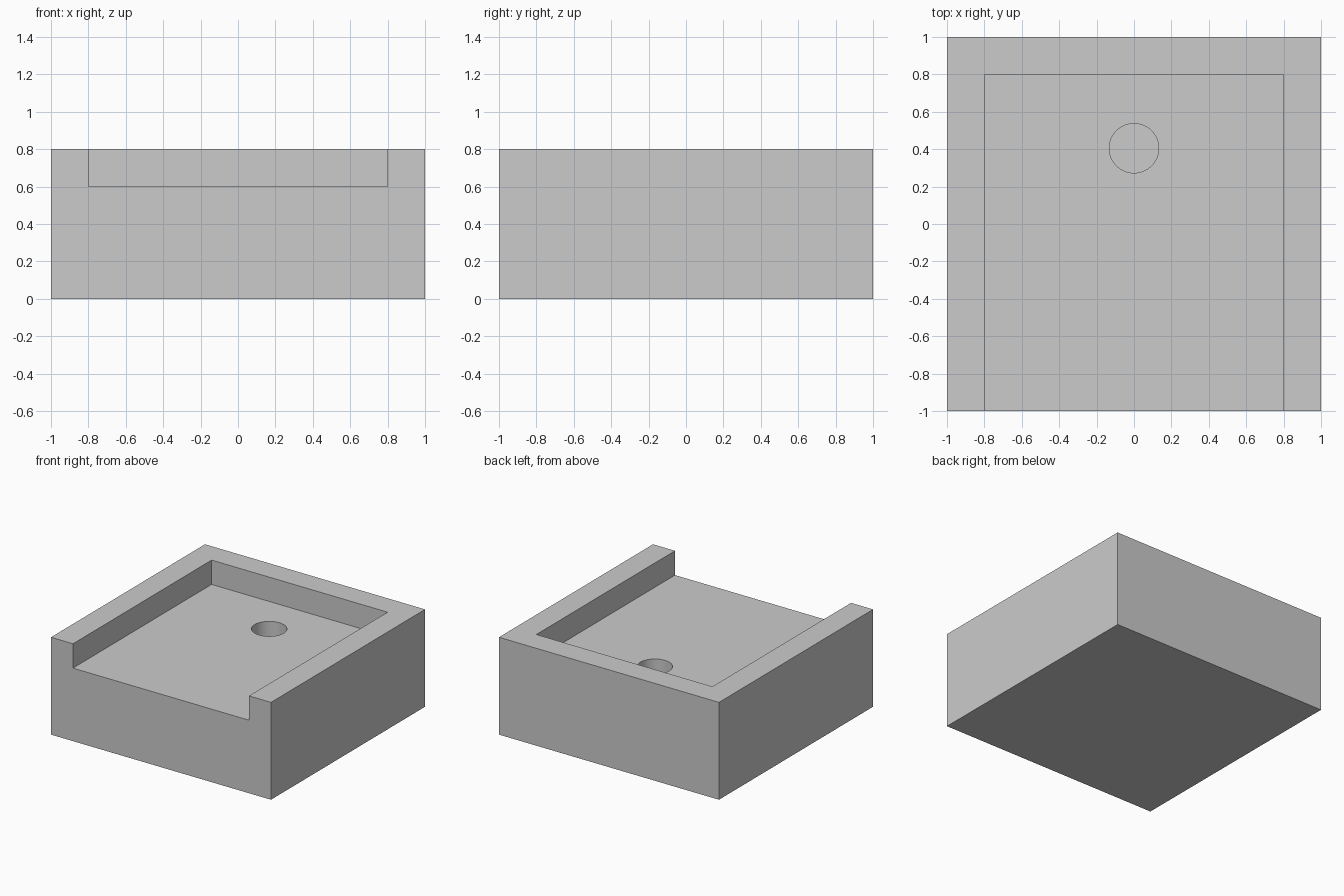
import bpy

if "Cube" in bpy.data.objects:
    bpy.data.objects.remove(bpy.data.objects["Cube"])


def box(name, lo, hi):
    """Axis-aligned box from two opposite corners."""
    centre = [(a + b) / 2 for a, b in zip(lo, hi)]
    bpy.ops.mesh.primitive_cube_add(size=1, location=centre)
    ob = bpy.context.object
    ob.name = name
    ob.scale = [b - a for a, b in zip(lo, hi)]
    bpy.ops.object.transform_apply(location=True, rotation=False, scale=True)
    return ob


def cut(target, cutter):
    """Subtract the cutter, then remove it."""
    cutter.hide_render = True
    mod = target.modifiers.new("cut", 'BOOLEAN')
    mod.operation = 'DIFFERENCE'
    mod.solver = 'EXACT'
    mod.object = cutter
    bpy.context.view_layer.objects.active = target
    bpy.ops.object.modifier_apply(modifier=mod.name)
    bpy.data.objects.remove(cutter, do_unlink=True)


# Solid block
block = box("block", (-1, -1, 0), (1, 1, 0.8))

# Shallow recess, open at the front
cut(block, box("recess_cutter", (-0.8, -1.2, 0.6), (0.8, 0.8, 1.0)))

# Blind round hole in the recess floor
hole_bottom, hole_top = 0.2, 0.7
bpy.ops.mesh.primitive_cylinder_add(
    vertices=64, radius=0.132, depth=hole_top - hole_bottom,
    location=(0, 0.405, (hole_top + hole_bottom) / 2))
hole = bpy.context.object
hole.name = "hole_cutter"
cut(block, hole)

# Smooth hole wall, sharp edges elsewhere
bpy.ops.object.select_all(action='DESELECT')
block.select_set(True)
bpy.context.view_layer.objects.active = block
bpy.ops.object.shade_smooth_by_angle()
